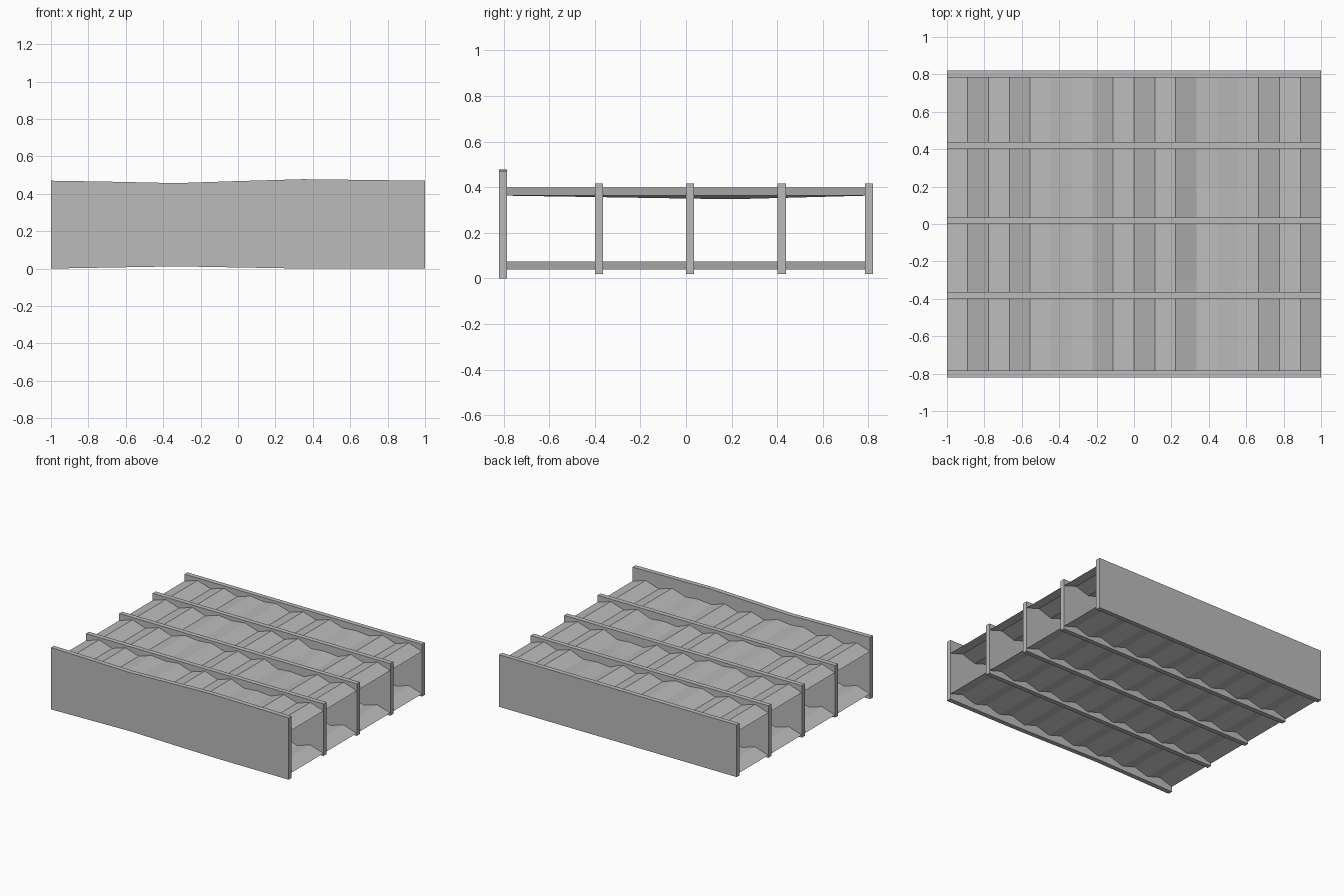
import bpy, bmesh

cube = bpy.data.objects.get("Cube")
if cube:
    bpy.data.objects.remove(cube, do_unlink=True)

grey = bpy.data.materials.new("plain grey")
grey.use_nodes = True
colour = (0.5, 0.5, 0.5, 1)
grey.diffuse_color = colour
grey.node_tree.nodes["Principled BSDF"].inputs["Base Color"].default_value = colour


def add_object(name, bm):
    mesh = bpy.data.meshes.new(name)
    bm.to_mesh(mesh)
    bm.free()
    mesh.materials.append(grey)
    obj = bpy.data.objects.new(name, mesh)
    bpy.context.collection.objects.link(obj)
    return obj


def rib(name, y, bottom, top, thickness=0.036):
    """Upright board across the model, from bottom and top edge profiles."""
    bm = bmesh.new()
    outline = bottom + top[::-1]
    face = bm.faces.new([bm.verts.new((x, y - thickness / 2, z)) for x, z in outline])
    moved = bmesh.ops.extrude_face_region(bm, geom=[face])["geom"]
    bmesh.ops.translate(bm, vec=(0, thickness, 0),
                        verts=[v for v in moved if isinstance(v, bmesh.types.BMVert)])
    bmesh.ops.recalc_face_normals(bm, faces=bm.faces)
    return add_object(name, bm)


def corrugated_sheet(name, low, high, warped=False):
    """Thin folded sheet running from front to back."""
    folds = 18
    bm = bmesh.new()
    rows = []
    for y, sag in ((-0.8, 0), (-0.3, 0.008), (0.2, 0.016), (0.8, 0)):
        row = []
        for i in range(folds + 1):
            z = high if i % 2 else low
            if warped and i == 6:          # filled-out valley
                z = high - 0.012
            if warped and i == 13:         # flattened ridge
                z = low + 0.01
            if warped and i in (12, 13, 14):
                z -= sag
            row.append(bm.verts.new((-1 + 2 * i / folds, y, z)))
        rows.append(row)
    for a, b in zip(rows, rows[1:]):
        for i in range(folds):
            bm.faces.new((a[i], a[i + 1], b[i + 1], b[i]))
    return add_object(name, bm)


# Tall front board with a gently bowed edge
rib("front_board", -0.802,
    [(-1, 0), (-0.9, 0.002), (-0.33, 0.012), (0.24, 0.002), (0.4, 0), (1, 0)],
    [(-1, 0.47), (-0.7, 0.465), (-0.33, 0.457), (0, 0.468), (0.35, 0.478), (1, 0.47)])

# Evenly spaced lower ribs behind it
for n, y in enumerate((-0.382, 0.018, 0.42, 0.802)):
    rib(f"rib_{n + 1}", y, [(-1, 0.02), (1, 0.02)], [(-1, 0.416), (1, 0.416)])

# Folded sheets threaded through the ribs
corrugated_sheet("lower_sheet", 0.04, 0.074)
corrugated_sheet("upper_sheet", 0.363, 0.398, warped=True)
